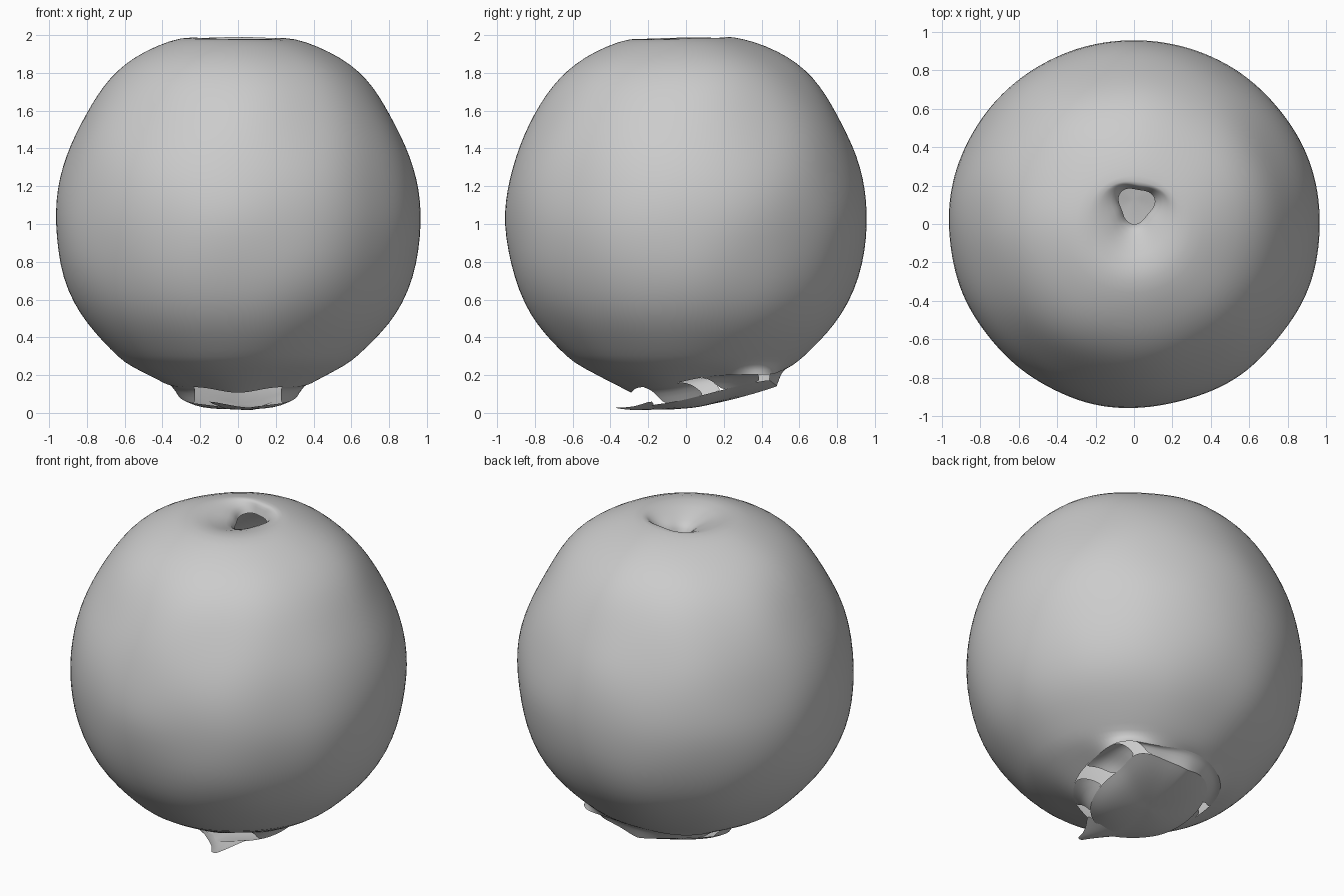
import bpy, bmesh
from math import sin, cos, tau, pi, exp, radians
from mathutils import Vector, noise

cube = bpy.data.objects.get("Cube")
if cube:
    bpy.data.objects.remove(cube)

grey = bpy.data.materials.new("pale grey skin")
grey.use_nodes = True
grey.diffuse_color = (0.6, 0.6, 0.6, 1)
grey.node_tree.nodes["Principled BSDF"].inputs["Base Color"].default_value = grey.diffuse_color

SEG = 72
angles = [tau * j / SEG for j in range(SEG)]


def finish(name, bm):
    """Turn a bmesh into a smooth, rounded open sheet."""
    bmesh.ops.remove_doubles(bm, verts=bm.verts, dist=0.0005)
    mesh = bpy.data.meshes.new(name)
    bm.to_mesh(mesh)
    bm.free()
    mesh.materials.append(grey)
    for face in mesh.polygons:
        face.use_smooth = True
    ob = bpy.data.objects.new(name, mesh)
    bpy.context.collection.objects.link(ob)
    rounding = ob.modifiers.new("rounding", 'SUBSURF')
    rounding.levels = rounding.render_levels = 1


def skin(name, rings, skip=lambda deg: False):
    """Join closed rings of points, listed from top to bottom."""
    bm = bmesh.new()
    grid = [[bm.verts.new(p) for p in ring] for ring in rings]
    for high, low in zip(grid, grid[1:]):
        for j in range(SEG):
            if not skip((j + 0.5) * 360 / SEG):
                k = (j + 1) % SEG
                bm.faces.new((high[j], low[j], low[k], high[k]))
    loose = [v for v in bm.verts if not v.link_faces]
    bmesh.ops.delete(bm, geom=loose, context='VERTS')
    finish(name, bm)


def back(a):
    """0 at the front, 1 at the back."""
    return 0.5 + 0.5 * sin(a)


def corner(a):
    """Bulge of the torn edge towards the back left."""
    return exp(-((a - radians(44)) / 0.28) ** 2)


def body_ring(r, z):
    ring = []
    for a in angles:
        p = Vector((r * cos(a), r * 0.99 * sin(a), z - 1))
        p += p.normalized() * noise.noise(p * 2.5) * 0.012
        ring.append(Vector((p.x, p.y, min(p.z + 1, 2))))
    return ring


def mouth_ring(r, z, shift):
    """Ragged ring around the sunken opening, steep at the back."""
    ring = []
    for a in angles:
        rr = r * (1 + 0.13 * sin(3 * a + 0.5))
        ring.append(Vector((rr * cos(a) + 0.01, rr * sin(a) + shift, z + 0.025 * sin(a))))
    return ring


def rim_point(a):
    """Torn lower edge of the body, higher and wider at the back."""
    r = 0.29 + 0.24 * back(a) + 0.1 * corner(a)
    return Vector((r * cos(a), r * sin(a), 0.115 + 0.11 * back(a) + 0.008 * sin(5 * a)))


def flap_point(a, t):
    """Sagging bottom sheet that slopes up to the back."""
    bulge = 0.1 * corner(a) * t * t
    x = (0.32 * t + bulge) * cos(a)
    y = 0.13 + (0.35 * t + bulge * 0.6) * sin(a)
    z = 0.012 + 0.3 * max(0, y + 0.1) ** 1.5 + 0.06 * t ** 4 * abs(cos(a))
    return Vector((x, y, z + 0.006 * sin(3 * a) * t))


# Round hollow body with a sunken torn opening at the top
profile = [(0.24, 1.99), (0.36, 1.965), (0.49, 1.91), (0.59, 1.85), (0.68, 1.77),
           (0.75, 1.68), (0.81, 1.58), (0.865, 1.47), (0.91, 1.36), (0.945, 1.24),
           (0.965, 1.12), (0.97, 1.0), (0.955, 0.86), (0.925, 0.72), (0.87, 0.58),
           (0.8, 0.47), (0.72, 0.38), (0.63, 0.295), (0.57, 0.25)]
rings = [mouth_ring(0.09, 1.9, 0.1), mouth_ring(0.105, 1.94, 0.1), mouth_ring(0.15, 1.965, 0.07)]
rings += [body_ring(r, z) for r, z in profile]
rings.append([rim_point(a) for a in angles])
skin("hollow_body", rings)

# Bottom sheet
skin("bottom_flap", [[flap_point(a, t) for a in angles] for t in (1, 0.85, 0.65, 0.4, 0.2, 0)])

# Torn webs joining the body to the bottom sheet, with gaps between them
gaps = [(225, 315), (353, 360), (0, 8), (38, 52), (160, 172)]
web = []
for t in (0, 0.3, 0.6, 1):
    ring = []
    for a in angles:
        p = rim_point(a).lerp(flap_point(a, 1), t)
        p.z += 0.02 * sin(pi * t)
        ring.append(p)
    web.append(ring)
skin("torn_webs", web, lambda deg: any(lo < deg < hi for lo, hi in gaps))

# Curled tongue at the front edge of the bottom sheet
bm = bmesh.new()
path = [(0.01, -0.17, 0.2, 0.012), (0.05, -0.24, 0.1, 0.012), (0.08, -0.31, 0.04, 0.015), (0.09, -0.37, 0.02, 0.025)]
rows = []
for x, y, w, z in path:
    rows.append([bm.verts.new((x + w * s, y, z + 0.3 * w * s * s)) for s in (-1, -0.5, 0, 0.5, 1)])
for near, far in zip(rows, rows[1:]):
    for j in range(4):
        bm.faces.new((near[j], near[j + 1], far[j + 1], far[j]))
finish("front_tongue", bm)
